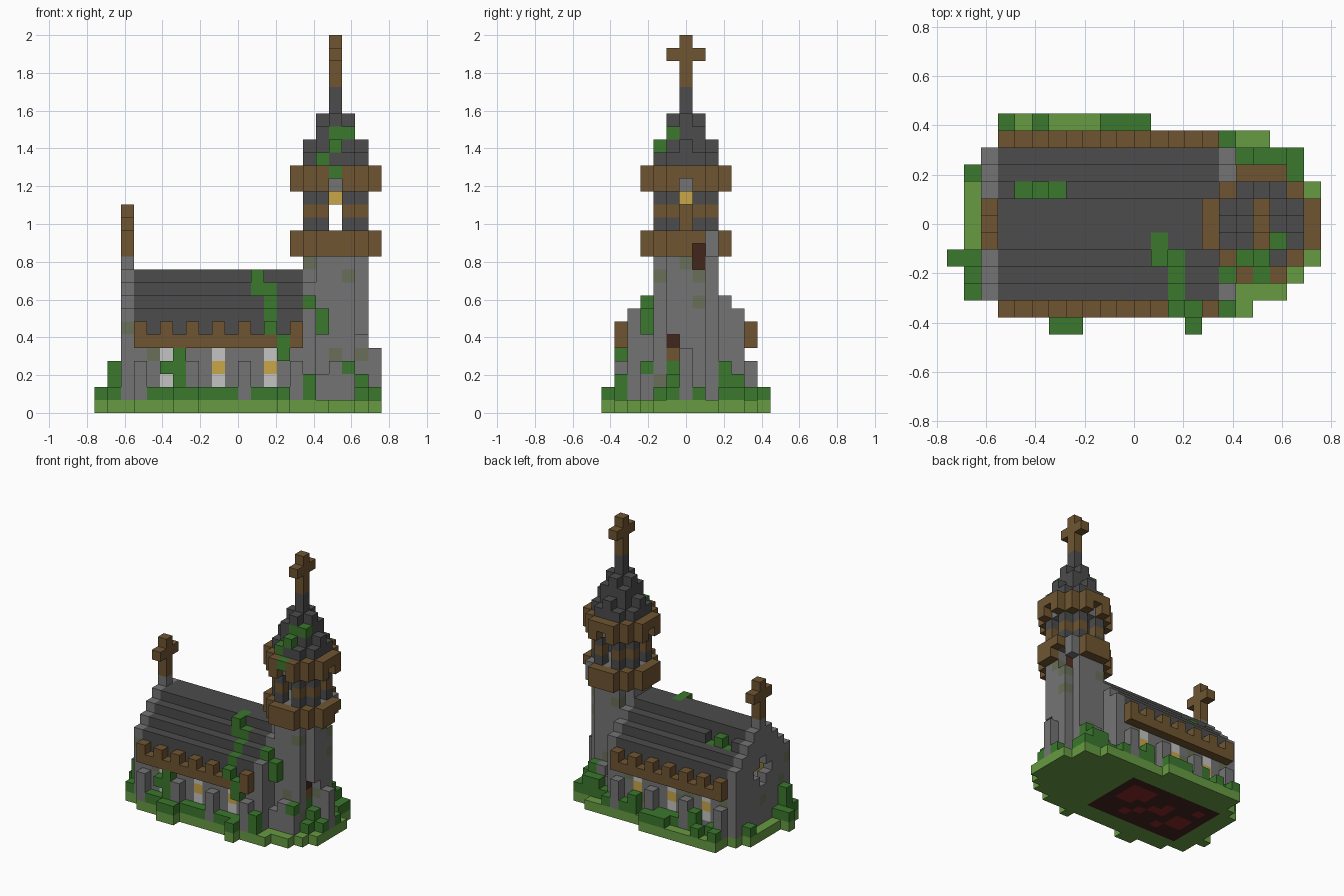
import bpy, bmesh, random
from mathutils import Vector

random.seed(11)
if "Cube" in bpy.data.objects:
    bpy.data.objects.remove(bpy.data.objects["Cube"], do_unlink=True)

V = 2 / 29                      # edge length of one block
ORIGIN = Vector((11, 6.5, 0))   # block coordinates of the centre
COLOURS = {"grass": "679B42", "leaf": "3B782D", "wood": "6F5531", "slate": "4C4C4C",
           "stone": "747474", "mossy_stone": "697058", "pale_glass": "C4C4C4",
           "gold": "C8A648", "dark_wood": "42261C", "red_carpet": "87282B"}


def linear(h):
    c = int(h, 16) / 255
    return c / 12.92 if c < 0.04045 else ((c + 0.055) / 1.055) ** 2.4


def make_material(name, code):
    rgba = tuple(linear(code[i:i + 2]) for i in (0, 2, 4)) + (1,)
    m = bpy.data.materials.new(name)
    m.use_nodes = True
    m.diffuse_color = rgba
    bsdf = m.node_tree.nodes["Principled BSDF"]
    bsdf.inputs["Base Color"].default_value = rgba
    bsdf.inputs["Roughness"].default_value = 0.9
    return m


MATS = {n: make_material(n, c) for n, c in COLOURS.items()}
SLOTS = list(COLOURS)
blocks = {}                     # block position -> (part, colour)


def span(r):
    return range(r[0], r[1] + 1) if isinstance(r, tuple) else (r,)


def box(part, colour, x, y, z):
    """Fill an inclusive range of blocks."""
    for i in span(x):
        for j in span(y):
            for k in span(z):
                blocks[i, j, k] = (part, colour)


def disc(part, colour, limit, z, inner=-1):
    """Rounded layer of blocks around the tower axis."""
    for dx in range(-3, 4):
        for dy in range(-3, 4):
            if inner < dx * dx + dy * dy <= limit:
                box(part, colour, 18 + dx, 6 + dy, z)


def both(part, colour, x, y, z):
    """Same blocks on the front and the back."""
    box(part, colour, x, y, z)
    box(part, colour, x, 12 - y, z)


def clear(x, y, z):
    for i in span(x):
        for j in span(y):
            for k in span(z):
                blocks.pop((i, j, k), None)


# Ground with a ragged outline, and the carpeted floor let into it
rows = [(6, 7), (3, 17), (1, 19), (1, 20), (0, 21), (1, 21), (1, 21), (1, 21), (1, 21),
        (1, 20), (2, 20), (3, 18), (3, 11)]
for j, r in enumerate(rows):
    box("ground", "grass", r, j, 0)
box("ground", "grass", 14, 0, 0)
box("floor", "dark_wood", (3, 13), (3, 9), 0)
for x, y in [((11, 12), (6, 8)), (10, (7, 8)), (9, 5), ((7, 8), 6), (7, 7), (6, 4),
             ((4, 5), (5, 6)), (4, 8), (10, 4)]:
    box("floor", "red_carpet", x, y, 0)

# Nave walls, windows and buttresses
both("nave_wall", "stone", (2, 16), 2, (1, 6))
for i in (5, 9, 13):
    both("nave_window", "pale_glass", i, 2, (2, 4))
    both("nave_window", "gold", i, 2, 3)
for i in (3, 7, 11, 15):
    both("buttress", "stone", i, 1, (1, 3))

# Stepped end walls and roof
for i, part, colour in [(2, "west_gable", "stone"), (16, "east_gable", "stone")]:
    box(part, colour, i, (2, 10), (1, 7))
    for step in range(1, 4):
        box(part, colour, i, (2 + step, 10 - step), 7 + step)
for step in range(4):
    both("nave_roof", "slate", (3, 15), 2 + step, (6 + step, 7 + step))
box("nave_roof", "slate", (3, 15), (5, 7), 10)
both("eave", "wood", (3, 15), 1, 5)
for i in range(3, 16, 2):
    both("eave", "wood", i, 1, 6)

# Recessed west window in a cross-shaped opening
for colour, y, z in [("pale_glass", 6, (5, 7)), ("gold", (5, 7), 6)]:
    clear(2, y, z)
    box("west_window", colour, 3, y, z)

# West cross
box("west_gable", "stone", 2, 6, 11)
box("west_cross", "wood", 2, 6, (12, 15))
box("west_cross", "wood", 2, (5, 7), 14)

# Tower shaft
disc("tower", "stone", 5, (1, 13))
box("tower_buttress", "stone", 21, 6, (1, 4))
both("tower_buttress", "stone", 18, 3, (1, 3))
both("tower_buttress", "stone", 17, 3, (1, 2))
box("tower_buttress", "stone", 19, 3, (1, 2))
moss_chance = {"tower": 0.13, "nave_wall": 0.08, "west_gable": 0.05}
for pos, (part, colour) in sorted(blocks.items()):
    if random.random() < moss_chance.get(part, 0):
        blocks[pos] = (part, "mossy_stone")

# Timber galleries and the open belfry
disc("lower_gallery", "wood", 10, (12, 13), 5)
box("lower_gallery", "stone", 20, 8, (12, 13))
for k, colour in [(14, "slate"), (15, "wood"), (16, "slate"), (17, "stone")]:
    disc("belfry", colour, 5, k, 2 if k < 17 else -1)
disc("upper_gallery", "wood", 10, (17, 18), 5)
disc("belfry", "stone", 5, 18)
clear(18, (3, 9), (14, 16))
clear((15, 21), 6, (14, 16))
for i, j in [(18, 3), (18, 9), (15, 6), (21, 6)]:
    clear(i, j, 17)
box("bell", "gold", 18, 6, 16)

# Spire and its cross
for limit, k in [(5, 19), (4, 20), (2, 21), (1, 22)]:
    disc("spire", "slate", limit, k)
box("spire", "slate", 18, 6, (23, 24))
box("spire_cross", "wood", 18, 6, (25, 28))
box("spire_cross", "wood", 18, (5, 7), 27)

# Recessed tower door and upper shutter
clear(20, 5, (2, 5))
box("tower_door", "dark_wood", 19, 5, 5)
box("tower_door", "wood", 19, 5, 4)
clear(21, 7, 12)
clear(20, 7, (11, 12))
box("shutter", "dark_wood", 19, 7, (11, 12))

# Bushes around the foot of the walls
for x, y, z in [(0, 4, 1), (1, (2, 4), 1), (1, 9, 1), (1, 3, (2, 3)), (3, 12, 1), (5, 12, 1),
                ((9, 11), 12, 1), (16, 11, 1), ((17, 20), 10, 1), ((18, 19), 10, 2),
                (20, 9, 1), (19, 9, (2, 3)), ((6, 7), 0, 1), (14, 0, 1), (16, 1, (1, 2)),
                (21, 5, 1), (21, 7, 1), (20, 4, 1), (19, 3, 3), (20, 5, 2), (19, 5, 3),
                ((4, 6), 1, 1), ((8, 10), 1, 1), ((12, 14), 1, 1), (5, 1, 3), (4, 11, 1),
                (6, 11, (1, 2)), ((8, 10), 11, 1), (13, 11, (1, 2)), (14, 11, 1)]:
    box("bush", "leaf", x, y, z)

# Climbing vines on the nave, the tower and the spire
clear((4, 6), 8, 9)
for x, y, z in [(6, 1, (2, 4)), (12, 5, 10), (12, 4, (9, 10)), (13, 4, 9), (13, 3, 8),
                (13, 2, 7), (13, 1, 6), (14, 1, (4, 5)), ((4, 6), 8, 8), (5, 8, 9),
                (17, 3, (6, 7)), (16, 3, 8), (18, 3, 18), (17, 4, 19), (18, 4, 20),
                ((18, 19), 5, 21)]:
    box("vine", "leaf", x, y, z)

# Turn every part into a mesh of its exposed block faces
AXES = [Vector(a) for a in ((1, 0, 0), (0, 1, 0), (0, 0, 1))]
for part in sorted({b[0] for b in blocks.values()}):
    bm = bmesh.new()
    for pos, (owner, colour) in blocks.items():
        if owner != part:
            continue
        middle = Vector(pos) + Vector((0.5, 0.5, 0.5))
        for a in range(3):
            u, w = AXES[(a + 1) % 3] / 2, AXES[(a + 2) % 3] / 2
            for s in (1, -1):
                n = AXES[a] * s
                if tuple(int(c) for c in Vector(pos) + n) in blocks:
                    continue
                c = middle + n / 2 - ORIGIN
                ring = [c - u - w, c + u - w, c + u + w, c - u + w][::s]
                face = bm.faces.new([bm.verts.new(p * V) for p in ring])
                face.material_index = SLOTS.index(colour)
    bmesh.ops.remove_doubles(bm, verts=bm.verts, dist=0.001)
    mesh = bpy.data.meshes.new(part)
    bm.to_mesh(mesh)
    bm.free()
    for name in SLOTS:
        mesh.materials.append(MATS[name])
    bpy.context.collection.objects.link(bpy.data.objects.new(part, mesh))
